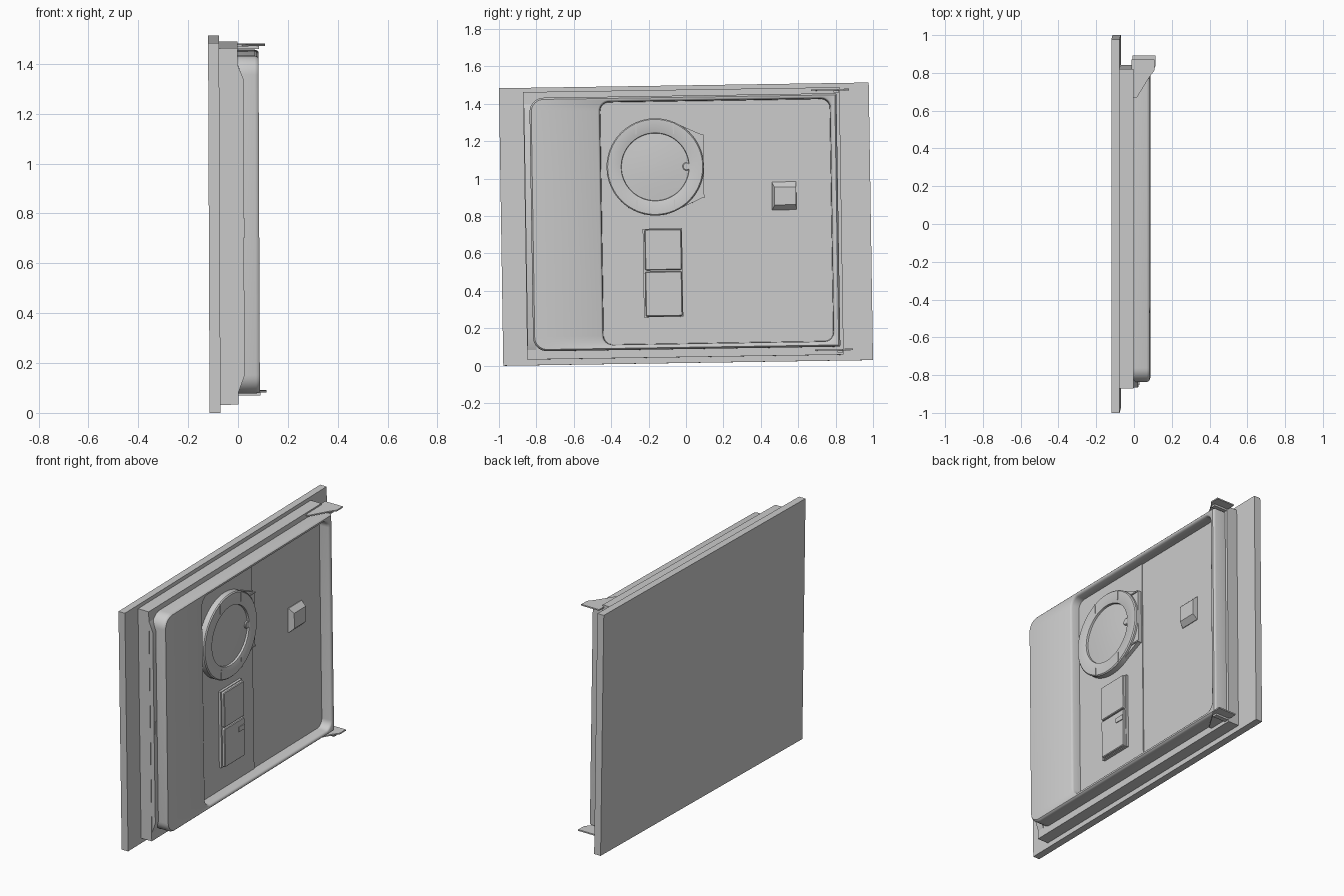
import bpy, bmesh
from math import sin, cos, pi
from mathutils import Matrix, Vector

if "Cube" in bpy.data.objects:
    bpy.data.objects.remove(bpy.data.objects["Cube"])

# Whole door is tilted very slightly; parts are built in a straight local frame
TILT = (Matrix.Translation((0, 0, 0.757))
        @ Matrix.Rotation(-0.004, 4, 'Y') @ Matrix.Rotation(0.0155, 4, 'X'))


def finish(name, bm, smooth=True):
    bmesh.ops.recalc_face_normals(bm, faces=bm.faces)
    me = bpy.data.meshes.new(name)
    bm.to_mesh(me)
    bm.free()
    ob = bpy.data.objects.new(name, me)
    bpy.context.collection.objects.link(ob)
    ob.matrix_world = TILT
    if smooth:
        bpy.ops.object.select_all(action='DESELECT')
        ob.select_set(True)
        bpy.context.view_layer.objects.active = ob
        bpy.ops.object.shade_smooth_by_angle(angle=0.6)
    return ob


def loft(name, rings):
    """Skin a list of (outline of (y, z) points, x) and cap both ends."""
    bm = bmesh.new()
    loops = [[bm.verts.new((x, y, z)) for y, z in pts] for pts, x in rings]
    n = len(loops[0])
    for a, b in zip(loops, loops[1:]):
        for i in range(n):
            j = (i + 1) % n
            bm.faces.new((a[i], a[j], b[j], b[i]))
    bm.faces.new(loops[0])
    bm.faces.new(loops[-1])
    return finish(name, bm)


def rrect(y0, y1, z0, z1, r_left, r_right, inset=0.0, seg=8):
    """Rounded rectangle with separate left and right corner radii."""
    y0, y1, z0, z1 = y0 + inset, y1 - inset, z0 + inset, z1 - inset
    rl, rr = max(r_left - inset, .001), max(r_right - inset, .001)
    corners = [(y1 - rr, z1 - rr, rr, 0), (y0 + rl, z1 - rl, rl, 1),
               (y0 + rl, z0 + rl, rl, 2), (y1 - rr, z0 + rr, rr, 3)]
    return [(cy + r * cos((q + i / seg) * pi / 2), cz + r * sin((q + i / seg) * pi / 2))
            for cy, cz, r, q in corners for i in range(seg + 1)]


def rect(y0, y1, z0, z1):
    return [(y0, z0), (y1, z0), (y1, z1), (y0, z1)]


def circle(cy, cz, r, n=64):
    return [(cy + r * cos(2 * pi * i / n), cz + r * sin(2 * pi * i / n)) for i in range(n)]


def box(name, x0, x1, y0, y1, z0, z1):
    return loft(name, [(rect(y0, y1, z0, z1), x0), (rect(y0, y1, z0, z1), x1)])


def extrude(name, pts, vec):
    """Straight prism from a 3D polygon."""
    bm = bmesh.new()
    f = bm.faces.new([bm.verts.new(p) for p in pts])
    ext = bmesh.ops.extrude_face_region(bm, geom=[f], use_keep_orig=True)
    bmesh.ops.translate(bm, vec=Vector(vec),
                        verts=[g for g in ext['geom'] if isinstance(g, bmesh.types.BMVert)])
    return finish(name, bm)


# Outer skin and the inner frame behind it
box("outer_panel", -0.117, -0.073, -0.9885, 0.9885, -0.742, 0.742)
box("inner_frame", -0.075, 0.0, -0.86, 0.832, -0.711, 0.719)

# Tapered flange along the latch edge, with its latch slot plate
extrude("latch_flange", [(-0.002, -0.857, -0.665), (0.024, -0.857, -0.595),
                         (0.024, -0.857, 0.595), (-0.002, -0.857, 0.66)], (0, 0.045, 0))
box("latch_plate", 0.02, 0.028, -0.853, -0.835, -0.04, 0.035)

# Pressed liner: raised rim, rounded edges, deep rounded recess
O = (-0.827, 0.815, -0.668, 0.687, 0.075, 0.008)
I = (-0.462, 0.791, -0.65, 0.670, 0.06, 0.06)
loft("door_liner", [
    (rrect(*O), -0.002), (rrect(*O), 0.07), (rrect(*O, inset=0.003), 0.079),
    (rrect(*O, inset=0.009), 0.085),
    (rrect(*I), 0.085), (rrect(*I, inset=0.006), 0.081),
    (rrect(*I, inset=0.010), 0.072), (rrect(*I, inset=0.013), 0.022)])
box("recess_floor_step", 0.01, 0.027, -0.452, 0.108, -0.642, 0.662)

# Round fan housing: tapered bracket, ring and shallow domed cover
cy, cz = -0.160, 0.308
loft("fan_bracket", [([(cy + a, cz + b) for a, b in
                       [(0.10, -0.238), (0.26, -0.165), (0.26, 0.165), (0.10, 0.238)]], x)
                     for x in (0.015, 0.05)])
loft("fan_ring", [(circle(cy, cz, r), x) for r, x in
                  [(0.26, 0.015), (0.26, 0.062), (0.254, 0.068), (0.186, 0.068),
                   (0.182, 0.066), (0.180, 0.054), (0.12, 0.059), (0.06, 0.062), (0.01, 0.063)]])
for s in (-1, 1):
    for k, a in enumerate((-0.10, 0.10)):
        z = sorted((cz + s * 0.175, cz + s * 0.235))
        box(f"ring_rib_{k}_{'top' if s > 0 else 'bottom'}", 0.06, 0.071,
            cy + a - 0.003, cy + a + 0.003, *z)
    zc = cz + s * 0.165
    box(f"bracket_lug_{'top' if s > 0 else 'bottom'}", 0.02, 0.056,
        cy + 0.20, cy + 0.26, zc - 0.004, zc + 0.004)
loft("cover_finger_tab", [(circle(cy + 0.168, cz, r, 16), x) for r, x in
                          [(0.022, 0.05), (0.022, 0.063), (0.018, 0.066)]])

# Detergent dispenser: base, two lids and a release button
box("dispenser_base", 0.02, 0.043, -0.232, -0.022, -0.495, -0.022)
for nm, z0, z1 in (("upper_lid", -0.244, -0.026), ("lower_lid", -0.491, -0.252)):
    R = (-0.222, -0.026, z0, z1, 0.008, 0.008)
    loft(nm, [(rrect(*R), 0.04), (rrect(*R), 0.056), (rrect(*R, inset=0.004), 0.060)])
box("release_button", 0.055, 0.065, -0.088, -0.03, -0.322, -0.292)

# Vent cover: small hooded wedge
loft("vent_cover", [(rect(0.462, 0.592, 0.068, 0.218), 0.015),
                    (rect(0.462, 0.592, 0.068, 0.218), 0.026),
                    (rect(0.476, 0.590, 0.095, 0.190), 0.055)])

# Hinge arms at the top and bottom of the hinge edge
for nm, z in (("hinge_top", 0.702), ("hinge_bottom", -0.688)):
    extrude(nm, [(x, y, z) for x, y in [(-0.01, 0.68), (0.018, 0.68), (0.085, 0.79),
                                        (0.112, 0.825), (0.112, 0.882), (-0.01, 0.882)]],
            (0, 0, 0.008))
    box(nm + "_leaf", -0.01, 0.088, 0.80, 0.828, z - 0.012, z + 0.004)
